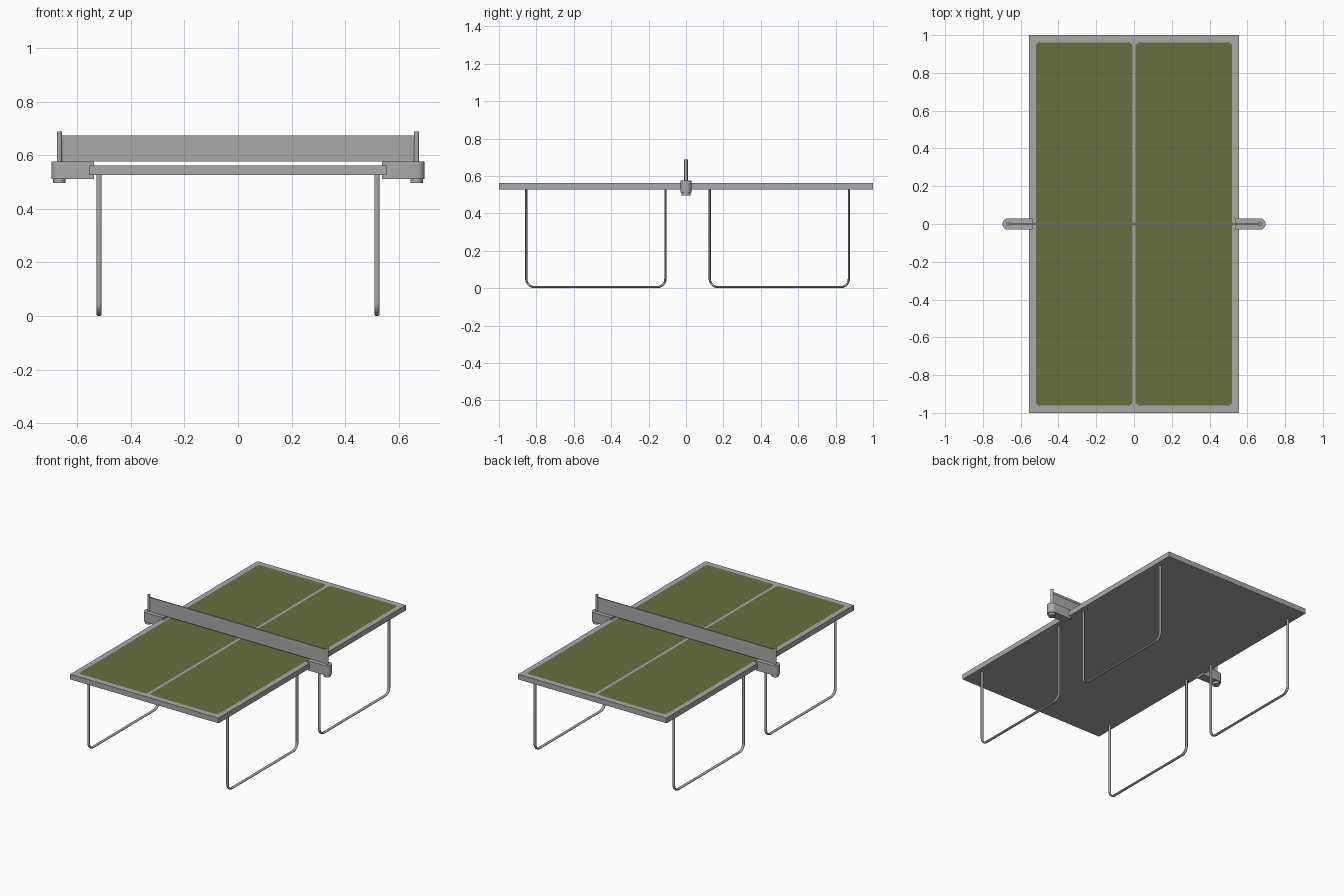
import bpy, bmesh, math
from mathutils import Vector

if "Cube" in bpy.data.objects:
    bpy.data.objects.remove(bpy.data.objects["Cube"])


def material(name, rgb):
    m = bpy.data.materials.new(name)
    m.diffuse_color = (*rgb, 1)
    m.use_nodes = True
    m.node_tree.nodes["Principled BSDF"].inputs["Base Color"].default_value = m.diffuse_color
    return m


grey = material("light grey", (0.4, 0.4, 0.4))
green = material("olive green", (0.135, 0.16, 0.05))


def add_mesh(name, bm, mats, smooth=False):
    bmesh.ops.recalc_face_normals(bm, faces=bm.faces)
    me = bpy.data.meshes.new(name)
    bm.to_mesh(me)
    bm.free()
    ob = bpy.data.objects.new(name, me)
    bpy.context.collection.objects.link(ob)
    for m in mats:
        me.materials.append(m)
    if smooth:
        bpy.ops.object.select_all(action='DESELECT')
        ob.select_set(True)
        bpy.context.view_layer.objects.active = ob
        bpy.ops.object.shade_smooth_by_angle(angle=math.radians(35))
    return ob


def box_bm(x, y, z0, z1):
    bm = bmesh.new()
    bmesh.ops.create_cube(bm, size=1)
    for v in bm.verts:
        v.co = (v.co.x * 2 * x, v.co.y * 2 * y, z0 if v.co.z < 0 else z1)
    return bm


def prism(name, outline, z0, z1):
    """Extrude a flat outline from z0 to z1."""
    bm = bmesh.new()
    f = bm.faces.new([bm.verts.new((x, y, z0)) for x, y in outline])
    r = bmesh.ops.extrude_face_region(bm, geom=[f])
    for v in r["geom"]:
        if isinstance(v, bmesh.types.BMVert):
            v.co.z = z1
    return add_mesh(name, bm, [grey], True)


def arc(cx, cy, r, a0, a1, n):
    return [(cx + r * math.cos(math.radians(a0 + (a1 - a0) * i / n)),
             cy + r * math.sin(math.radians(a0 + (a1 - a0) * i / n)))
            for i in range(n + 1)]


# Table top, cut so the two playing fields can be coloured
bm = box_bm(0.555, 1.0, 0.527, 0.562)
X0, X1, Y1, N = 0.009, 0.52, 0.962, 0.01
cuts = []
for s in (-1, 1):
    cuts += [((s * d, 0, 0), (1, 0, 0)) for d in (X0, X0 + N, X1 - N, X1)]
    cuts += [((0, s * d, 0), (0, 1, 0)) for d in (Y1 - N, Y1)]
for co, no in cuts:
    bmesh.ops.bisect_plane(bm, geom=bm.verts[:] + bm.edges[:] + bm.faces[:],
                           plane_co=Vector(co), plane_no=Vector(no))
for f in bm.faces:
    c = f.calc_center_median()
    x, y = abs(c.x), abs(c.y)
    inside = X0 < x < X1 and y < Y1
    corner = y > Y1 - N and not (X0 + N < x < X1 - N)
    if c.z > 0.561 and inside and not corner:
        f.material_index = 1
add_mesh("table_top", bm, [grey, green])

# Net and its top band
add_mesh("net", box_bm(0.66, 0.002, 0.577, 0.661), [grey])
add_mesh("net_band", box_bm(0.66, 0.004, 0.66, 0.674), [grey])

# Clamps with posts and screw knobs at both ends of the net
PX = 0.667
for s, side in ((-1, "left"), (1, "right")):
    end = [(0.538, -0.03)] + arc(PX, 0, 0.03, -90, 90, 16) + [(0.538, 0.03)]
    prism(side + "_clamp", [(s * x, y) for x, y in end], 0.512, 0.577)
    prism(side + "_post", arc(s * PX, 0, 0.0095, 0, 345, 23), 0.577, 0.689)
    prism(side + "_knob", arc(s * PX, 0, 0.023, 0, 345, 23), 0.496, 0.512)

# Four U-shaped tube legs
T, R = 0.006, 0.045
for s, side in ((-1, "left"), (1, "right")):
    for y0, y1, end in ((-0.854, -0.11, "front"), (0.127, 0.871, "back")):
        path = ([(y0, 0.53)] + arc(y0 + R, T + R, R, 180, 270, 8)
                + arc(y1 - R, T + R, R, 270, 360, 8) + [(y1, 0.53)])
        cu = bpy.data.curves.new(f"{side}_{end}_leg", 'CURVE')
        cu.dimensions = '3D'
        cu.bevel_depth = T
        cu.bevel_resolution = 4
        cu.use_fill_caps = True
        sp = cu.splines.new('POLY')
        sp.points.add(len(path) - 1)
        for p, (y, z) in zip(sp.points, path):
            p.co = (0, y, z, 1)
        cu.materials.append(grey)
        ob = bpy.data.objects.new(cu.name, cu)
        bpy.context.collection.objects.link(ob)
        ob.location.x = s * 0.519
        ob.scale.x = 1.55
        bpy.ops.object.select_all(action='DESELECT')
        ob.select_set(True)
        bpy.context.view_layer.objects.active = ob
        bpy.ops.object.convert(target='MESH')
        bpy.ops.object.shade_smooth_by_angle(angle=math.radians(40))
